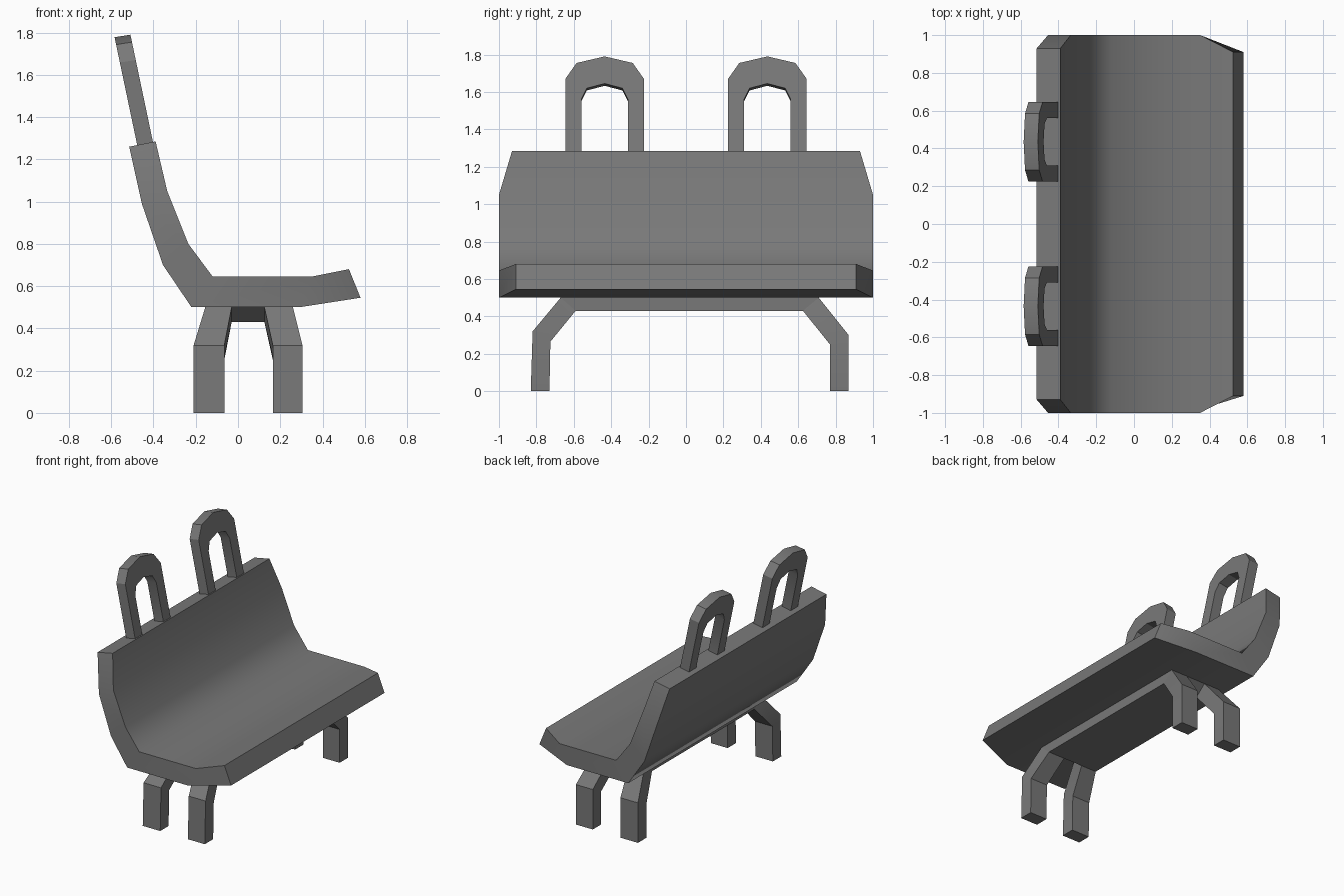
import bpy, bmesh, math

if "Cube" in bpy.data.objects:
    bpy.data.objects.remove(bpy.data.objects["Cube"])

metal = bpy.data.materials.new("dark grey")
metal.diffuse_color = (0.19, 0.19, 0.19, 1)
metal.use_nodes = True
metal.node_tree.nodes["Principled BSDF"].inputs["Base Color"].default_value = metal.diffuse_color


def loft(name, sections, smooth_angle):
    """Skin a row of four-cornered sections and cap both ends."""
    bm = bmesh.new()
    rings = [[bm.verts.new(p) for p in s] for s in sections]
    for a, b in zip(rings, rings[1:]):
        for i in range(4):
            j = (i + 1) % 4
            bm.faces.new((a[i], a[j], b[j], b[i]))
    bm.faces.new(rings[0])
    bm.faces.new(rings[-1])
    bmesh.ops.recalc_face_normals(bm, faces=bm.faces)
    me = bpy.data.meshes.new(name)
    bm.to_mesh(me)
    bm.free()
    me.materials.append(metal)
    ob = bpy.data.objects.new(name, me)
    bpy.context.collection.objects.link(ob)
    bpy.ops.object.select_all(action='DESELECT')
    ob.select_set(True)
    bpy.context.view_layer.objects.active = ob
    bpy.ops.object.shade_smooth_by_angle(angle=math.radians(smooth_angle))
    return ob


# Seat and backrest: (outer x, z), (inner x, z), half width
profile = [
    ((-0.515, 1.26), (-0.39, 1.285), 0.93),
    ((-0.455, 0.99), (-0.335, 1.05), 1.0),
    ((-0.355, 0.70), (-0.235, 0.80), 1.0),
    ((-0.22, 0.50), (-0.12, 0.645), 1.0),
    ((0.29, 0.50), (0.35, 0.645), 1.0),
    ((0.58, 0.545), (0.525, 0.68), 0.91),
]
loft("seat", [[(o[0], -w, o[1]), (i[0], -w, i[1]),
               (i[0], w, i[1]), (o[0], w, o[1])] for o, i, w in profile], 58)

# Two tilted loop handles: outer (y, z) and inner (y, z) of half an arch
half = [
    ((0.21, 1.25), (0.125, 1.25)),
    ((0.21, 1.67), (0.125, 1.56)),
    ((0.15, 1.755), (0.095, 1.62)),
    ((0.0, 1.79), (0.0, 1.645)),
]
arch = half + [((-o[0], o[1]), (-i[0], i[1])) for o, i in reversed(half[:-1])]


def handle_section(outer, inner, cy):
    def point(p, back):
        x = -0.40 - (p[1] - 1.27) * 0.21
        return (x - (0.075 if back else 0), cy + p[0],
                p[1] - (0.012 if back else 0))
    return [point(outer, False), point(inner, False),
            point(inner, True), point(outer, True)]


for cy, side in ((-0.435, "left"), (0.435, "right")):
    loft(side + "_handle", [handle_section(o, i, cy) for o, i in arch], 30)

# Leg frame: outer (y, z) and inner (y, z) from foot to beam, each end
ends = {
    "left": [((-0.83, 0), (-0.73, 0)),
             ((-0.82, 0.32), (-0.725, 0.265)),
             ((-0.67, 0.50), (-0.59, 0.43))],
    "right": [((0.87, 0), (0.77, 0)),
              ((0.87, 0.30), (0.77, 0.25)),
              ((0.71, 0.50), (0.625, 0.43))],
}
# x ranges at foot, knee and beam
legs_x = {
    "back": [(-0.21, -0.065), (-0.21, -0.065), (-0.155, -0.03)],
    "front": [(0.165, 0.305), (0.165, 0.305), (0.125, 0.26)],
}


def frame_section(pair, xs):
    o, i = pair
    return [(xs[0], *o), (xs[1], *o), (xs[1], *i), (xs[0], *i)]


for end, path in ends.items():
    for row, xs in legs_x.items():
        loft(f"{row}_{end}_leg",
             [frame_section(p, x) for p, x in zip(path, xs)], 30)

# Wide beam joining the four legs under the seat
loft("under_beam", [frame_section(ends[e][2], (-0.155, 0.26))
                    for e in ("left", "right")], 30)
